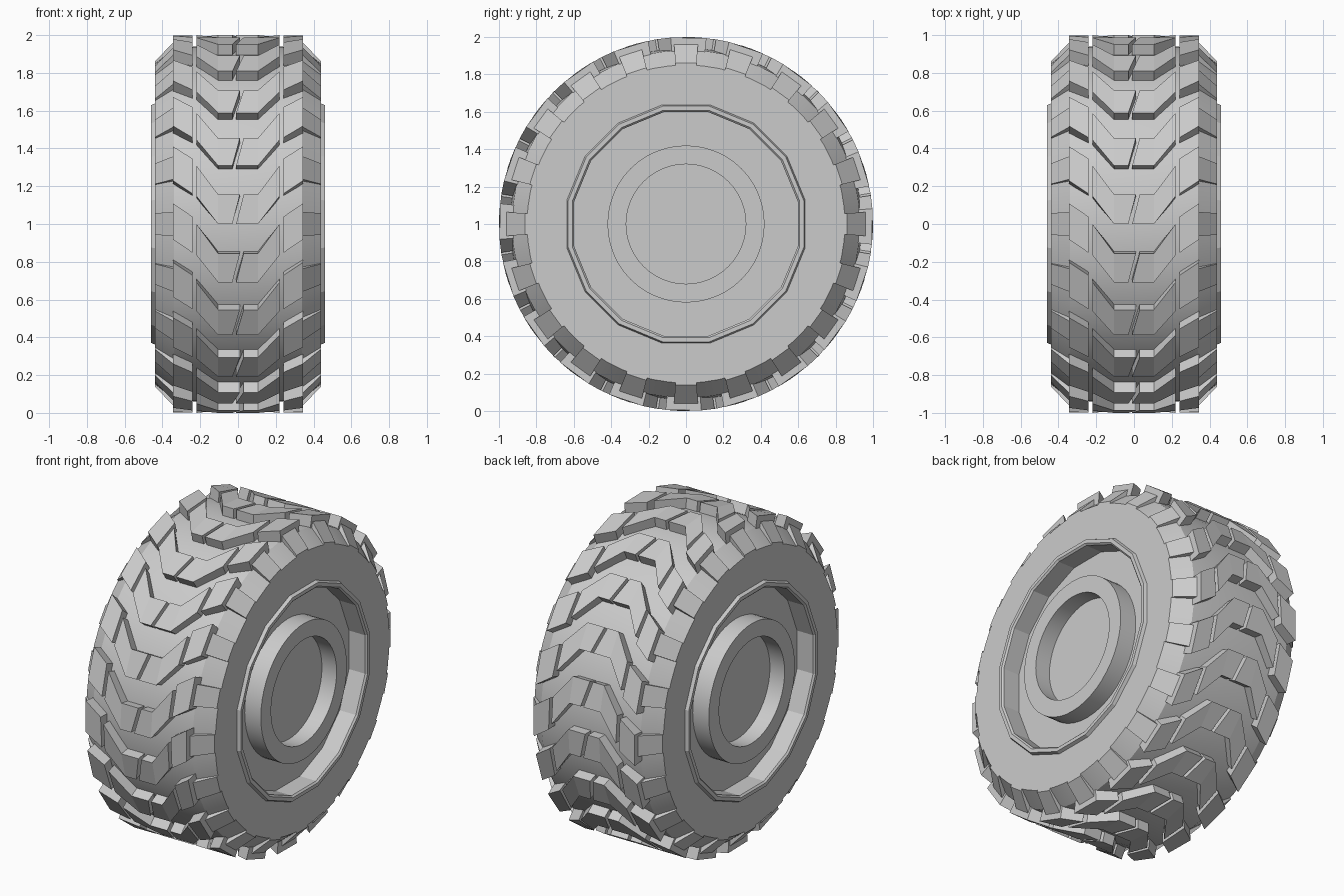
import bpy, bmesh
from math import sin, cos, pi, radians

cube = bpy.data.objects.get("Cube")
if cube:
    bpy.data.objects.remove(cube)

grey = bpy.data.materials.new("plain grey")
grey.use_nodes = True
COLOR = (0.6, 0.6, 0.6, 1)
grey.diffuse_color = COLOR
grey.node_tree.nodes["Principled BSDF"].inputs["Base Color"].default_value = COLOR

ROWS = 20
STEP = 360 / ROWS


def place(x, r, deg):
    """Point at width x, radius r and angle from the front, upward."""
    a = radians(deg)
    return (x, -r * cos(a), 1 + r * sin(a))


def finish(name, bm, smooth=False):
    bmesh.ops.recalc_face_normals(bm, faces=bm.faces)
    mesh = bpy.data.meshes.new(name)
    bm.to_mesh(mesh)
    bm.free()
    mesh.materials.append(grey)
    obj = bpy.data.objects.new(name, mesh)
    bpy.context.collection.objects.link(obj)
    if smooth:
        bpy.ops.object.select_all(action='DESELECT')
        obj.select_set(True)
        bpy.context.view_layer.objects.active = obj
        bpy.ops.object.shade_smooth_by_angle(angle=radians(25))


def lathe(name, half, sides, offset=0.0, closed=False, smooth=True):
    """Revolve a half profile of (x, radius), mirrored across the width."""
    profile = half + [(-x, r) for x, r in reversed(half)]
    bm = bmesh.new()
    rings = []
    for x, r in profile:
        if r == 0:
            rings.append([bm.verts.new(place(x, 0, 0))] * sides)
        else:
            rings.append([bm.verts.new(place(x, r, (i + offset) * 360 / sides))
                          for i in range(sides)])
    pairs = list(zip(rings, rings[1:]))
    if closed:
        pairs.append((rings[-1], rings[0]))
    for a, b in pairs:
        for i in range(sides):
            j = (i + 1) % sides
            bm.faces.new(list(dict.fromkeys([a[i], a[j], b[j], b[i]])))
    finish(name, bm, smooth)


def add_lug(bm, stations, turn):
    """Block from cross-sections (x low, x high, angle low, angle high, r base, r top)."""
    loops = []
    for xl, xh, al, ah, rb, rt in stations:
        corners = [(xl, rb, al), (xh, rb, ah), (xh, rt, ah), (xl, rt, al)]
        loops.append([bm.verts.new(place(x, r, a + turn)) for x, r, a in corners])
    for a, b in zip(loops, loops[1:]):
        for i in range(4):
            j = (i + 1) % 4
            bm.faces.new([a[i], a[j], b[j], b[i]])
    bm.faces.new(loops[0])
    bm.faces.new(loops[-1])


def lug_rows(name, shapes):
    bm = bmesh.new()
    for row in range(ROWS):
        for stations in shapes:
            add_lug(bm, stations, row * STEP)
    finish(name, bm)


def both_sides(stations):
    return [[(s * xl, s * xh, *rest) for xl, xh, *rest in stations] for s in (1, -1)]


# Tyre carcass
lathe("tyre_body", [(0.44, 0.63), (0.44, 0.85), (0.34, 0.93), (0.22, 0.94)],
      60, closed=True)

# Rim dish with its raised lip
lathe("rim", [(0.34, 0), (0.34, 0.61), (0.45, 0.61), (0.46, 0.62),
              (0.46, 0.642), (0.44, 0.65)], 16, offset=0.5, smooth=False)

# Hub ring with a hollow middle
lathe("hub", [(0.35, 0), (0.35, 0.32), (0.45, 0.32), (0.45, 0.42), (0.3, 0.42)], 48)

# Centre chevrons, split by a slanted slit
BASE, TOP = 0.92, 1.0
chevrons = []
for s in (1, -1):
    chevrons.append([
        (-0.02 + s * 0.01, 0.02 + s * 0.01, 0, 9, BASE, TOP),
        (s * 0.105, s * 0.105, 0, 9, BASE, TOP),
        (s * 0.22, s * 0.22, 8.5, 18, BASE, TOP)])
lug_rows("centre_lugs", chevrons)

# Slanted blocks beside the chevrons
lug_rows("side_lugs", both_sides([
    (0.24, 0.24, 9.2, 20.2, BASE, TOP),
    (0.345, 0.345, 13.3, 24.3, 0.9, TOP)]))

# Bevelled shoulder blocks
lug_rows("shoulder_lugs", both_sides([
    (0.34, 0.34, -3.8, 3.8, 0.9, 0.967),
    (0.44, 0.44, -3.8, 3.8, 0.83, 0.862)]))
